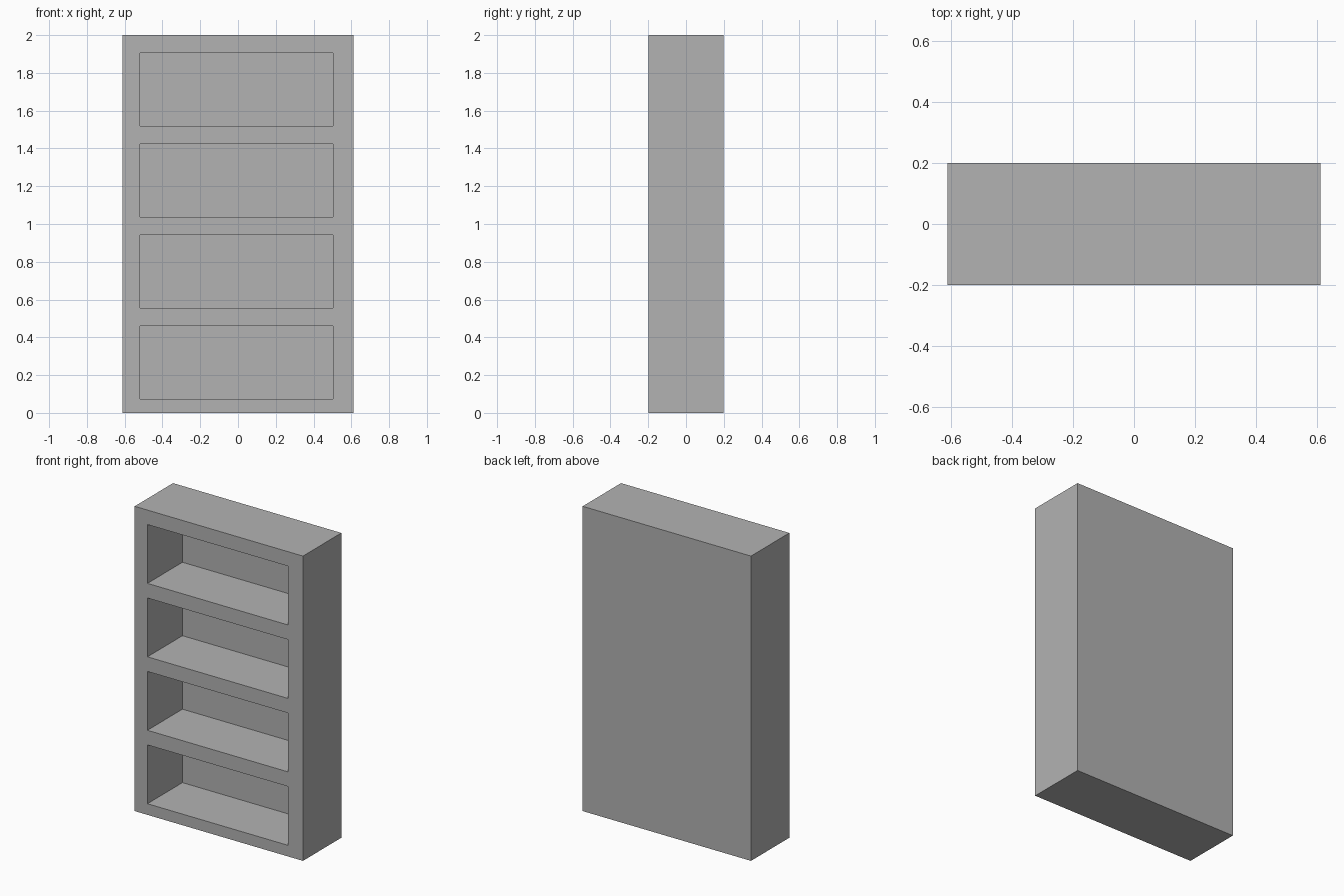
import bpy
import bmesh
from mathutils import Matrix, Vector

default_cube = bpy.data.objects.get("Cube")
if default_cube:
    bpy.data.objects.remove(default_cube, do_unlink=True)

# Overall case and shelf openings
WIDTH, DEPTH, HEIGHT = 1.222, 0.398, 2.0
OPEN_LEFT, OPEN_RIGHT = -0.518, 0.503
OPEN_BOTTOM, OPEN_HEIGHT, PITCH = 0.073, 0.386, 0.482
SHELF_COUNT = 4
FRONT = -DEPTH / 2
RECESS_BACK = FRONT + 0.363


def add_box(bm, low, high):
    low, high = Vector(low), Vector(high)
    placement = Matrix.Translation((low + high) / 2) @ Matrix.Diagonal((*(high - low), 1))
    bmesh.ops.create_cube(bm, size=1, matrix=placement)


def make_object(name, boxes):
    bm = bmesh.new()
    for low, high in boxes:
        add_box(bm, low, high)
    mesh = bpy.data.meshes.new(name)
    bm.to_mesh(mesh)
    bm.free()
    obj = bpy.data.objects.new(name, mesh)
    bpy.context.scene.collection.objects.link(obj)
    return obj


grey = bpy.data.materials.new("plain grey")
grey.use_nodes = True
grey.diffuse_color = (0.448, 0.448, 0.448, 1)
grey.node_tree.nodes["Principled BSDF"].inputs["Base Color"].default_value = grey.diffuse_color

# Solid case with a closed back
case = make_object("bookcase", [((-WIDTH / 2, FRONT, 0), (WIDTH / 2, -FRONT, HEIGHT))])
case.data.materials.append(grey)

# Four equal recesses cut in from the front
recesses = []
for i in range(SHELF_COUNT):
    z = OPEN_BOTTOM + i * PITCH
    recesses.append(((OPEN_LEFT, FRONT - 0.1, z), (OPEN_RIGHT, RECESS_BACK, z + OPEN_HEIGHT)))
cutter = make_object("shelf_cutter", recesses)
cutter.data.materials.append(grey)
cutter.hide_render = True

cut = case.modifiers.new("shelf openings", "BOOLEAN")
cut.operation = "DIFFERENCE"
cut.solver = "EXACT"
cut.object = cutter

# Bake the cut into the case, then discard the cutter
bpy.context.view_layer.update()
evaluated = case.evaluated_get(bpy.context.evaluated_depsgraph_get())
carved = bpy.data.meshes.new_from_object(evaluated)
case.modifiers.clear()
case.data = carved
carved.name = "bookcase"
bpy.data.objects.remove(cutter, do_unlink=True)
